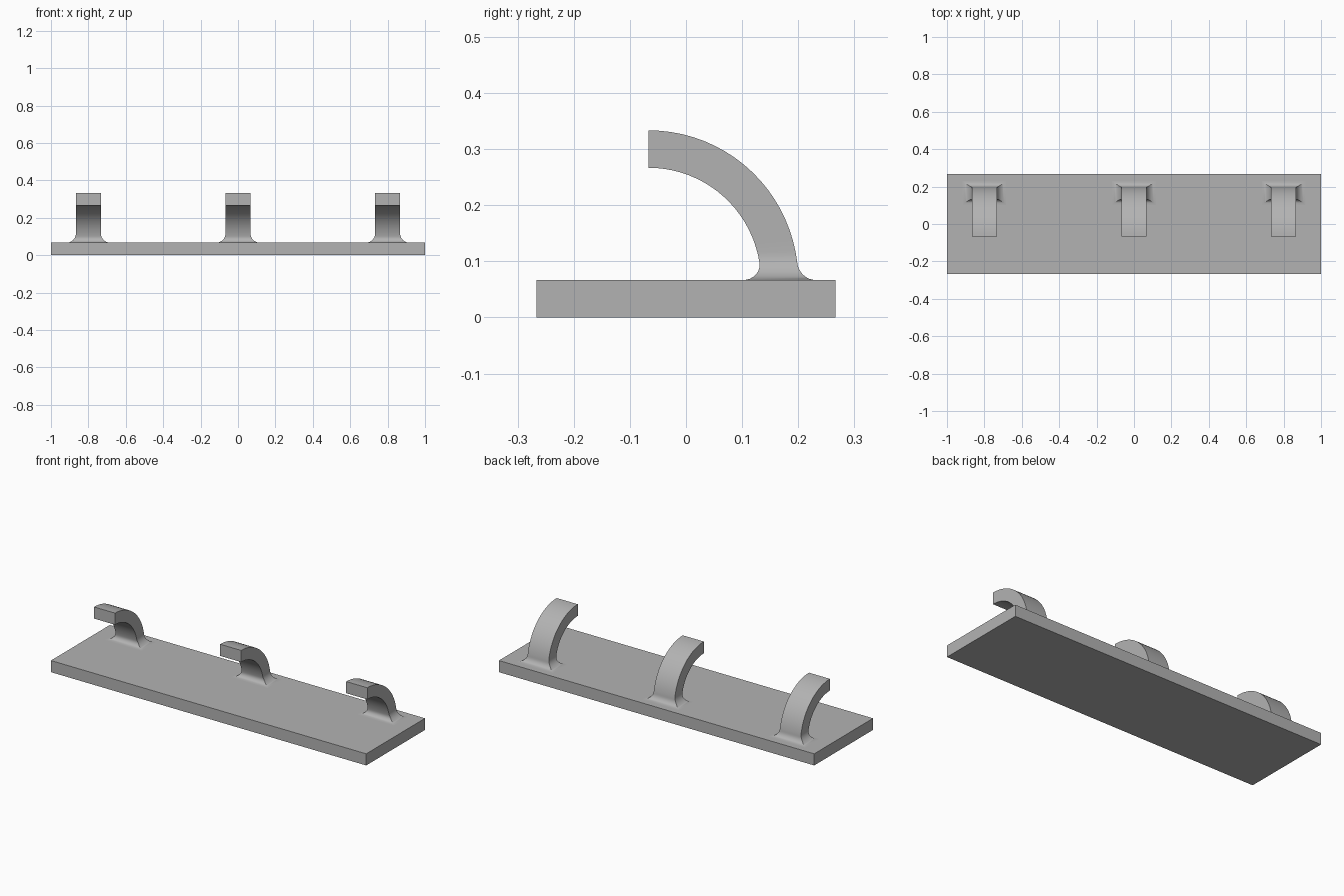
import bpy
import bmesh
from math import sin, cos, asin, pi, sqrt

cube = bpy.data.objects.get("Cube")
if cube:
    bpy.data.objects.remove(cube, do_unlink=True)

PLATE_TOP = 0.0667
HALF_W = 0.0667            # half width of a hook
CENTRE_Y = -0.0667         # axis of the quarter bend
R_IN, R_OUT = 0.2, 0.2667
FILLET_X, FILLET_Y = 0.05, 0.031
ARC_STEPS, FILLET_STEPS = 18, 10

grey = bpy.data.materials.new("plain_grey")
grey.use_nodes = True
colour = (0.45, 0.45, 0.45, 1)
grey.diffuse_color = colour
grey.node_tree.nodes["Principled BSDF"].inputs["Base Color"].default_value = colour


def finish(bm, name):
    bmesh.ops.recalc_face_normals(bm, faces=bm.faces)
    mesh = bpy.data.meshes.new(name)
    bm.to_mesh(mesh)
    bm.free()
    mesh.materials.append(grey)
    obj = bpy.data.objects.new(name, mesh)
    bpy.context.collection.objects.link(obj)
    return obj


def flare(radius, h):
    """Outward offset of a concave fillet at height h."""
    return radius - sqrt(radius**2 - (radius - h)**2) if h < radius else 0


def hook_rings():
    """Cross-sections from the flared foot to the tip of the bend."""
    rings = []

    def add(a_in, a_out, dx=0, dy=0, sink=0):
        pts = []
        for radius, angle, side in ((R_IN, a_in, -1), (R_OUT, a_out, 1)):
            y = CENTRE_Y + radius * cos(angle) + side * dy
            z = PLATE_TOP + radius * sin(angle) - sink
            x = HALF_W + dx
            pts += [(side * x, y, z), (-side * x, y, z)]
        rings.append(pts)

    # Foot: level rings that flare into the plate
    add(0, 0, FILLET_X, FILLET_Y, sink=0.005)
    for i in range(FILLET_STEPS + 1):
        h = FILLET_X * (1 - cos(i / FILLET_STEPS * pi / 2))
        add(asin(h / R_IN), asin(h / R_OUT), flare(FILLET_X, h), flare(FILLET_Y, h))
    # Bend: rings fan out from level to upright
    start_in, start_out = asin(FILLET_X / R_IN), asin(FILLET_X / R_OUT)
    for i in range(1, ARC_STEPS + 1):
        t = i / ARC_STEPS
        add(start_in + (pi / 2 - start_in) * t, start_out + (pi / 2 - start_out) * t)
    return rings


def make_hook(name, x):
    bm = bmesh.new()
    rings = [[bm.verts.new(p) for p in ring] for ring in hook_rings()]
    for a, b in zip(rings, rings[1:]):
        for i in range(4):
            j = (i + 1) % 4
            bm.faces.new((a[i], a[j], b[j], b[i]))
    bm.faces.new(rings[0])
    bm.faces.new(rings[-1])
    obj = finish(bm, name)
    obj.location.x = x
    return obj


# Base plate
bm = bmesh.new()
bmesh.ops.create_cube(bm, size=1)
bmesh.ops.scale(bm, vec=(2, 0.5333, PLATE_TOP), verts=bm.verts)
bmesh.ops.translate(bm, vec=(0, 0, PLATE_TOP / 2), verts=bm.verts)
finish(bm, "base_plate")

# Three hooks in a row
hooks = [make_hook(name, x) for name, x in
         (("right_hook", -0.8), ("middle_hook", 0), ("left_hook", 0.8))]

bpy.ops.object.select_all(action="DESELECT")
for hook in hooks:
    hook.select_set(True)
bpy.context.view_layer.objects.active = hooks[0]
bpy.ops.object.shade_smooth_by_angle(angle=pi / 6)
